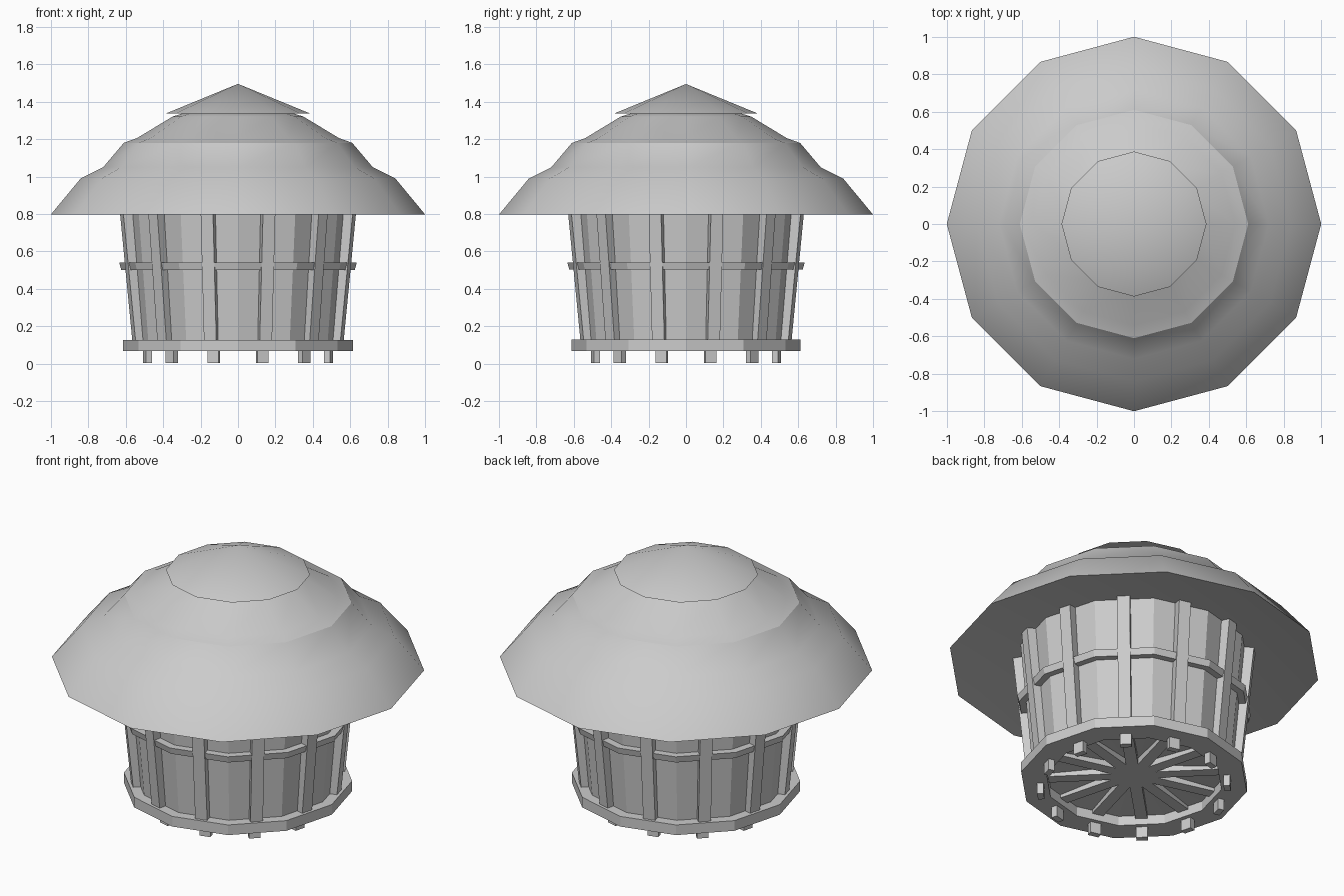
import bpy, bmesh, math
from mathutils import Matrix, Vector

if "Cube" in bpy.data.objects:
    bpy.data.objects.remove(bpy.data.objects["Cube"])

N = 12
STEP = math.tau / N


def finish(name, bm):
    bmesh.ops.remove_doubles(bm, verts=bm.verts, dist=1e-5)
    bmesh.ops.recalc_face_normals(bm, faces=bm.faces)
    me = bpy.data.meshes.new(name)
    bm.to_mesh(me)
    bm.free()
    ob = bpy.data.objects.new(name, me)
    bpy.context.collection.objects.link(ob)
    return ob


def revolve(name, profile, closed=False):
    """Turn (radius, z) points into a 12-sided solid."""
    bm = bmesh.new()
    rings = []
    for r, z in profile:
        if r == 0:
            rings.append([bm.verts.new((0, 0, z))] * N)
        else:
            rings.append([bm.verts.new((r * math.cos(i * STEP), r * math.sin(i * STEP), z))
                          for i in range(N)])
    pairs = list(zip(rings, rings[1:]))
    if closed:
        pairs.append((rings[-1], rings[0]))
    for a, b in pairs:
        for i in range(N):
            j = (i + 1) % N
            quad = []
            for v in (a[i], a[j], b[j], b[i]):
                if v not in quad:
                    quad.append(v)
            bm.faces.new(quad)
    return finish(name, bm)


def radial_bars(name, section, width):
    """Repeat a bar with an (r, z) outline at the middle of every side."""
    bm = bmesh.new()
    for k in range(N):
        rot = Matrix.Rotation((k + 0.5) * STEP, 3, 'Z')
        sides = [[bm.verts.new(rot @ Vector((r, s * width / 2, z))) for r, z in section]
                 for s in (-1, 1)]
        a, b = sides
        bm.faces.new(a)
        bm.faces.new(b[::-1])
        n = len(section)
        for i in range(n):
            j = (i + 1) % n
            bm.faces.new((a[i], b[i], b[j], a[j]))
    return finish(name, bm)


def smooth(ob, angle):
    bpy.ops.object.select_all(action='DESELECT')
    ob.select_set(True)
    bpy.context.view_layer.objects.active = ob
    bpy.ops.object.shade_smooth_by_angle(angle=math.radians(angle))


# Tiered roof with a shallow underside
roof = revolve("roof", [(0, 0.86), (0.60, 0.855), (1.0, 0.797), (0.84, 0.99), (0.72, 1.05),
                        (0.61, 1.18), (0.54, 1.205), (0.35, 1.32), (0.30, 1.336), (0, 1.336)])
smooth(roof, 30)

# Pointed roof cap
cap = revolve("roof_cap", [(0, 1.336), (0.387, 1.336), (0, 1.495)])
smooth(cap, 30)

# Tapered wall, closed by the floor
revolve("wall", [(0, 0.15), (0.553, 0.12), (0.612, 0.80), (0.617, 0.86), (0, 0.86)])

# Vertical battens on the wall
radial_bars("wall_battens", [(0.52, 0.12), (0.575, 0.12), (0.648, 0.85), (0.585, 0.85)], 0.068)

# Hoop around the battens
revolve("wall_hoop", [(0.575, 0.502), (0.624, 0.502), (0.634, 0.54), (0.58, 0.54)], closed=True)

# Base ring
revolve("base_ring", [(0.475, 0.068), (0.613, 0.068), (0.613, 0.128), (0.475, 0.128)], closed=True)

# Floor spokes
radial_bars("floor_spokes", [(0, 0.105), (0.50, 0.105), (0.50, 0.155), (0, 0.155)], 0.065)

# Small feet
radial_bars("feet", [(0.483, 0.003), (0.518, 0.003), (0.518, 0.08), (0.483, 0.08)], 0.062)
